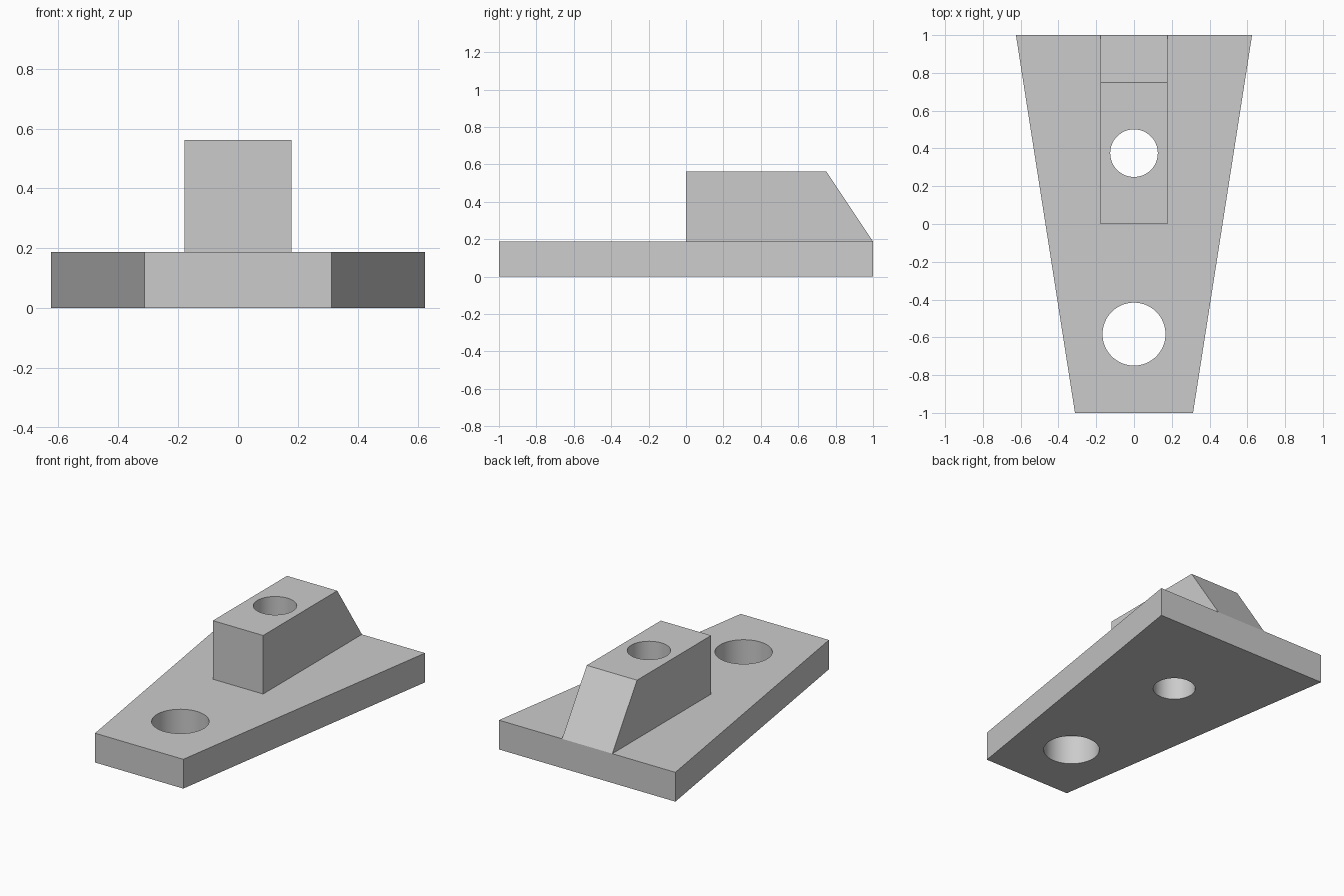
import bpy, bmesh
from math import radians
from mathutils import Vector

cube = bpy.data.objects.get("Cube")
if cube:
    bpy.data.objects.remove(cube, do_unlink=True)

grey = bpy.data.materials.new("plain_grey")
grey.use_nodes = True
colour = (0.6, 0.6, 0.6, 1)
grey.diffuse_color = colour
grey.node_tree.nodes["Principled BSDF"].inputs["Base Color"].default_value = colour

PLATE_TOP = 0.1875
BLOCK_TOP = 0.5625
BLOCK_HALF = 0.178


def prism(name, outline, sweep):
    """Extrude a flat outline along the sweep vector into a closed solid."""
    bm = bmesh.new()
    face = bm.faces.new([bm.verts.new(p) for p in outline])
    grown = bmesh.ops.extrude_face_region(bm, geom=[face], use_keep_orig=True)
    moved = [v for v in grown["geom"] if isinstance(v, bmesh.types.BMVert)]
    bmesh.ops.translate(bm, verts=moved, vec=Vector(sweep))
    bmesh.ops.recalc_face_normals(bm, faces=bm.faces)
    mesh = bpy.data.meshes.new(name)
    bm.to_mesh(mesh)
    bm.free()
    obj = bpy.data.objects.new(name, mesh)
    bpy.context.collection.objects.link(obj)
    mesh.materials.append(grey)
    return obj


def combine(target, tool, operation):
    """Apply a boolean and discard the tool object."""
    tool.hide_render = True
    mod = target.modifiers.new(operation.lower(), "BOOLEAN")
    mod.operation, mod.solver, mod.object = operation, "EXACT", tool
    bpy.context.view_layer.objects.active = target
    bpy.ops.object.modifier_apply(modifier=mod.name)
    bpy.data.objects.remove(tool, do_unlink=True)


# Tapered base plate
bracket = prism("tapered_bracket",
                [(-0.3125, -1, 0), (0.3125, -1, 0), (0.625, 1, 0), (-0.625, 1, 0)],
                (0, 0, PLATE_TOP))

# Raised block with a sloping back
profile = [(0, PLATE_TOP), (1, PLATE_TOP), (0.75, BLOCK_TOP), (0, BLOCK_TOP)]
block = prism("raised_block", [(-BLOCK_HALF, y, z) for y, z in profile],
              (2 * BLOCK_HALF, 0, 0))
combine(bracket, block, "UNION")

# Round through holes, in the plate and in the block
for y, radius in ((-0.583, 0.1667), (0.375, 0.126)):
    bpy.ops.mesh.primitive_cylinder_add(vertices=64, radius=radius, depth=2,
                                        location=(0, y, 0.3))
    cutter = bpy.context.object
    cutter.name = "hole_cutter"
    cutter.data.materials.append(grey)
    bpy.context.view_layer.update()
    combine(bracket, cutter, "DIFFERENCE")

# Smooth hole walls, crisp edges elsewhere
bpy.ops.object.select_all(action="DESELECT")
bracket.select_set(True)
bpy.context.view_layer.objects.active = bracket
bpy.ops.object.shade_smooth_by_angle(angle=radians(25))
